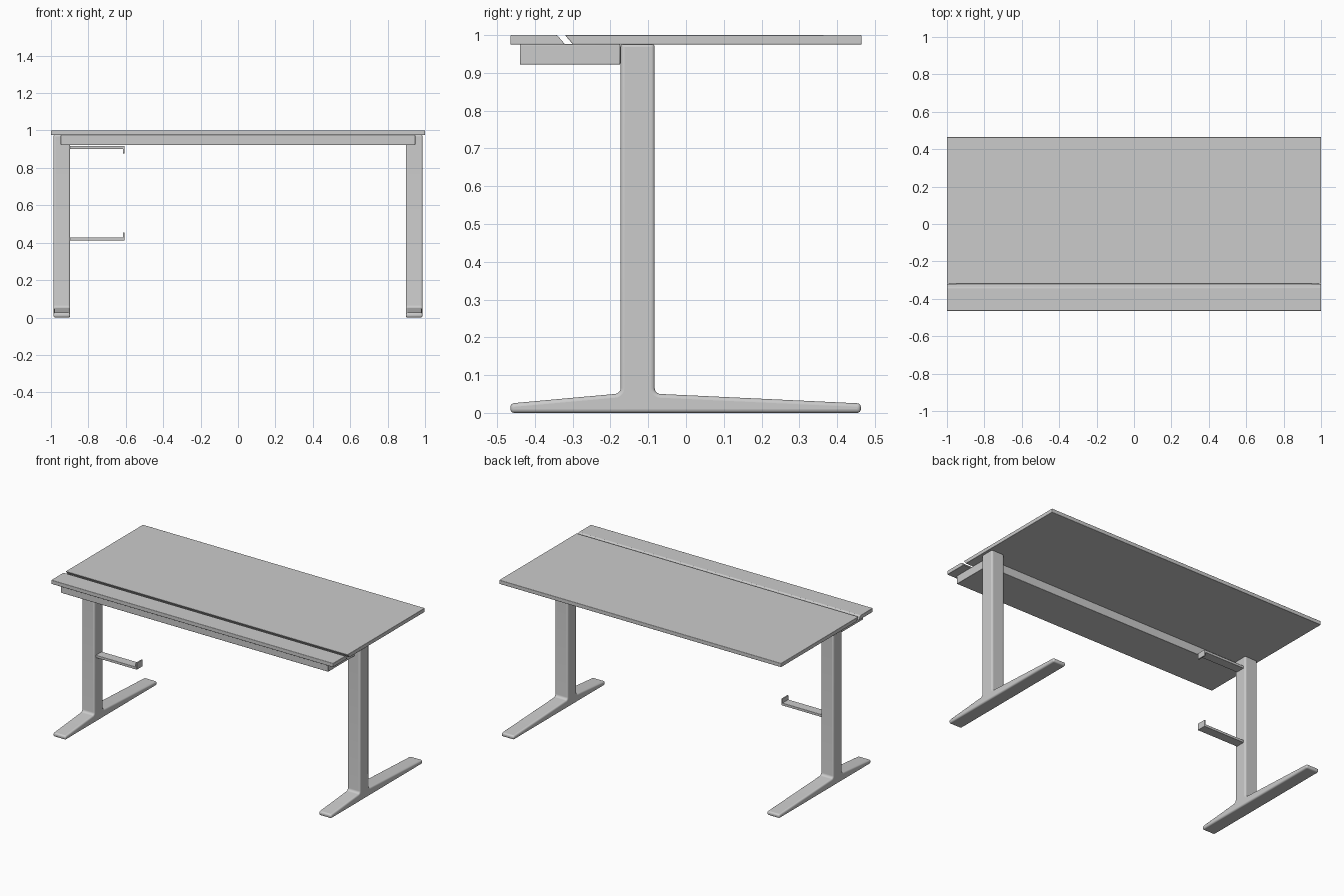
import bpy, bmesh, math

if "Cube" in bpy.data.objects:
    bpy.data.objects.remove(bpy.data.objects["Cube"])


def extrude_x(name, profile, x0, x1, bevel=0.004, segments=3):
    """Extrude a closed (y, z) profile from x0 to x1 and soften its edges."""
    bm = bmesh.new()
    face = bm.faces.new([bm.verts.new((x0, y, z)) for y, z in profile])
    ext = bmesh.ops.extrude_face_region(bm, geom=[face])
    verts = [v for v in ext["geom"] if isinstance(v, bmesh.types.BMVert)]
    bmesh.ops.translate(bm, verts=verts, vec=(x1 - x0, 0, 0))
    bmesh.ops.recalc_face_normals(bm, faces=bm.faces)
    mesh = bpy.data.meshes.new(name)
    bm.to_mesh(mesh)
    bm.free()
    obj = bpy.data.objects.new(name, mesh)
    bpy.context.collection.objects.link(obj)
    if bevel:
        mod = obj.modifiers.new("soft_edges", "BEVEL")
        mod.width = bevel
        mod.segments = segments
        mod.limit_method = "ANGLE"
        mod.angle_limit = math.radians(40)
    bpy.ops.object.select_all(action="DESELECT")
    obj.select_set(True)
    bpy.context.view_layer.objects.active = obj
    bpy.ops.object.shade_smooth_by_angle(angle=math.radians(35))
    return obj


def arc(cy, cz, r, a0, a1, n=5):
    """Points on an arc in the (y, z) plane, angles in degrees."""
    angles = [math.radians(a0 + (a1 - a0) * i / n) for i in range(n + 1)]
    return [(cy + r * math.cos(a), cz + r * math.sin(a)) for a in angles]


def rect(y0, y1, z0, z1):
    return [(y0, z0), (y1, z0), (y1, z1), (y0, z1)]


# Table top and front strip, separated by a slanted cable slot
extrude_x("table_top", [(-0.32, 1), (0.465, 1), (0.465, 0.975), (-0.299, 0.975)],
          -1, 1, 0.003)
extrude_x("front_strip", [(-0.465, 1), (-0.341, 1), (-0.32, 0.975), (-0.465, 0.975)],
          -1, 1, 0.003)

# Tray below the front edge
extrude_x("under_tray", rect(-0.44, -0.174, 0.922, 0.976), -0.948, 0.948, 0.003)

# Legs: column blending into a tapered foot
r = 0.016
leg_profile = [(-0.465, 0), (0.463, 0), (0.463, 0.025)]
leg_profile += arc(-0.083 + r, 0.05 + r, r, 270, 180)
leg_profile += [(-0.083, 0.978), (-0.173, 0.978)]
leg_profile += arc(-0.173 - r, 0.05 + r, r, 360, 270)
leg_profile += [(-0.465, 0.025)]
for name, x0, x1 in (("left_leg", -0.987, -0.897), ("right_leg", 0.897, 0.987)):
    extrude_x(name, leg_profile, x0, x1, 0.01, 4)

# Cable hooks on the left leg: upper lip points down, lower lip points up
for name, z, lip0, lip1 in (("upper_hook", 0.909, 0.878, 0.917),
                            ("lower_hook", 0.42, 0.412, 0.455)):
    extrude_x(name + "_arm", rect(-0.158, -0.098, z - 0.008, z + 0.008),
              -0.905, -0.61, 0.002)
    extrude_x(name + "_lip", rect(-0.158, -0.098, lip0, lip1),
              -0.616, -0.607, 0.002)
